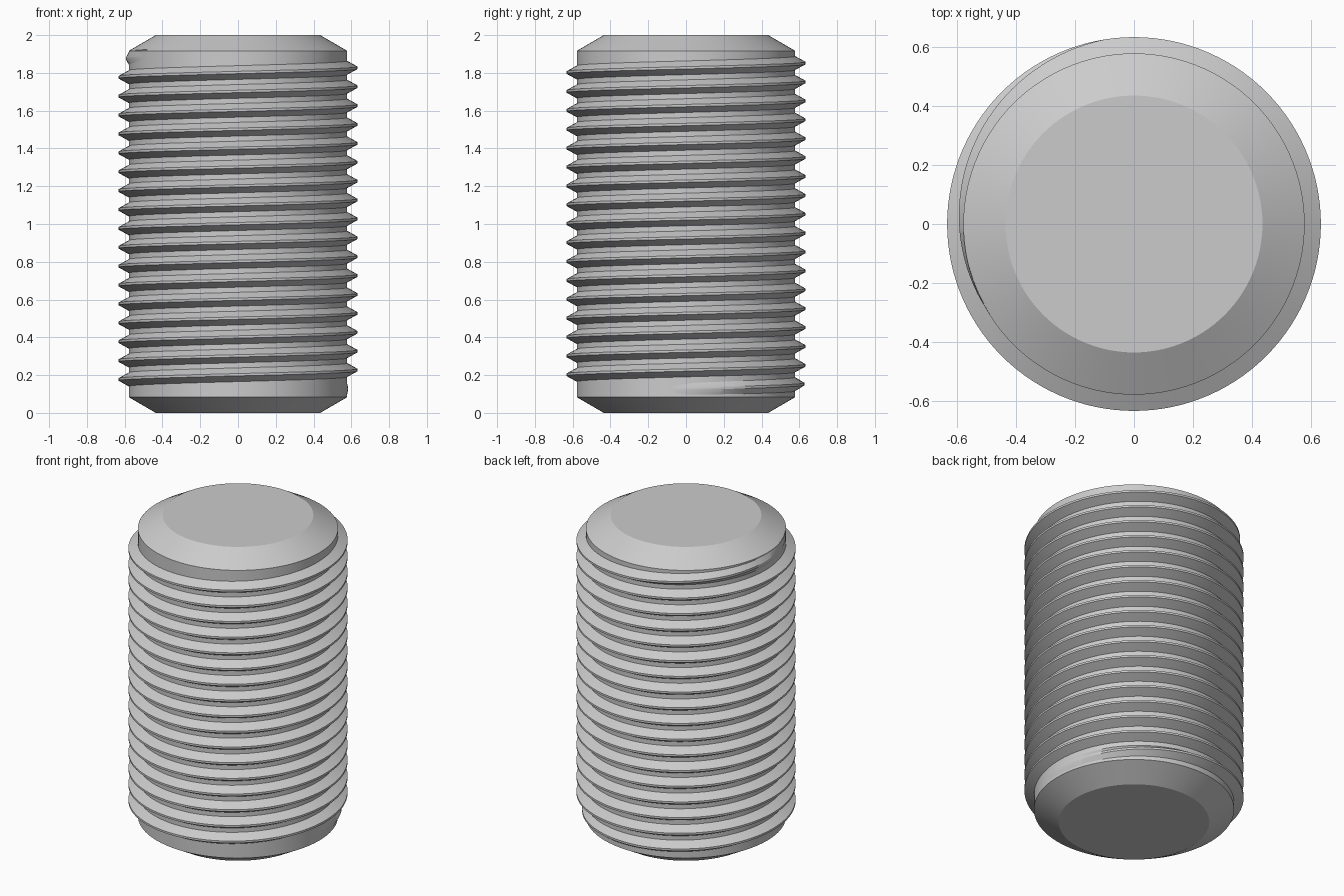
import bpy, bmesh, math

cube = bpy.data.objects.get("Cube")
if cube:
    bpy.data.objects.remove(cube, do_unlink=True)

CORE_R, CREST_R, FACE_R = 0.578, 0.633, 0.435
HEIGHT, CHAMFER, PITCH = 2.0, 0.083, 0.1
SEGMENTS = 120

steel = bpy.data.materials.new("plain grey steel")
steel.use_nodes = True
GREY = (0.6, 0.6, 0.6, 1)
steel.diffuse_color = GREY
steel.node_tree.nodes["Principled BSDF"].inputs["Base Color"].default_value = GREY


def ring_point(radius, angle, z):
    return (radius * math.cos(angle), radius * math.sin(angle), z)


def finish(name, bm):
    bmesh.ops.recalc_face_normals(bm, faces=bm.faces)
    mesh = bpy.data.meshes.new(name)
    bm.to_mesh(mesh)
    bm.free()
    mesh.materials.append(steel)
    obj = bpy.data.objects.new(name, mesh)
    bpy.context.collection.objects.link(obj)
    bpy.ops.object.select_all(action='DESELECT')
    obj.select_set(True)
    bpy.context.view_layer.objects.active = obj
    bpy.ops.object.shade_smooth_by_angle(angle=math.radians(25))
    return obj


# Solid rod with chamfered ends
bm = bmesh.new()
profile = [(FACE_R, 0), (CORE_R, CHAMFER), (CORE_R, HEIGHT - CHAMFER), (FACE_R, HEIGHT)]
rings = [[bm.verts.new(ring_point(r, math.tau * i / SEGMENTS, z)) for i in range(SEGMENTS)]
         for r, z in profile]
for low, high in zip(rings, rings[1:]):
    for i in range(SEGMENTS):
        j = (i + 1) % SEGMENTS
        bm.faces.new((low[i], low[j], high[j], high[i]))
bm.faces.new(rings[0])
bm.faces.new(rings[-1])
finish("rod_core", bm)

# Right-handed helical thread, fading into the rod at both ends
bm = bmesh.new()
STEP = 360 / SEGMENTS
START, END, FADE = -12, 17 * 360 + 213, 114
CREST_HALF, ROOT_HALF = PITCH / 16, PITCH * 3 / 8
ROOT_R = CORE_R - 0.002
sections = []
for i in range(int((END - START) / STEP) + 1):
    degrees = START + i * STEP
    angle = math.radians(degrees)
    z = 0.127 + PITCH * degrees / 360
    fade = max(0, min(1, (degrees - START) / FADE, (END - degrees) / FADE))
    crest = ROOT_R + (CREST_R - ROOT_R) * fade
    sections.append([bm.verts.new(ring_point(r, angle, z + dz)) for r, dz in (
        (ROOT_R, -ROOT_HALF), (crest, -CREST_HALF), (crest, CREST_HALF), (ROOT_R, ROOT_HALF))])
for a, b in zip(sections, sections[1:]):
    for k in range(3):
        bm.faces.new((a[k], b[k], b[k + 1], a[k + 1]))
finish("screw_thread", bm)
